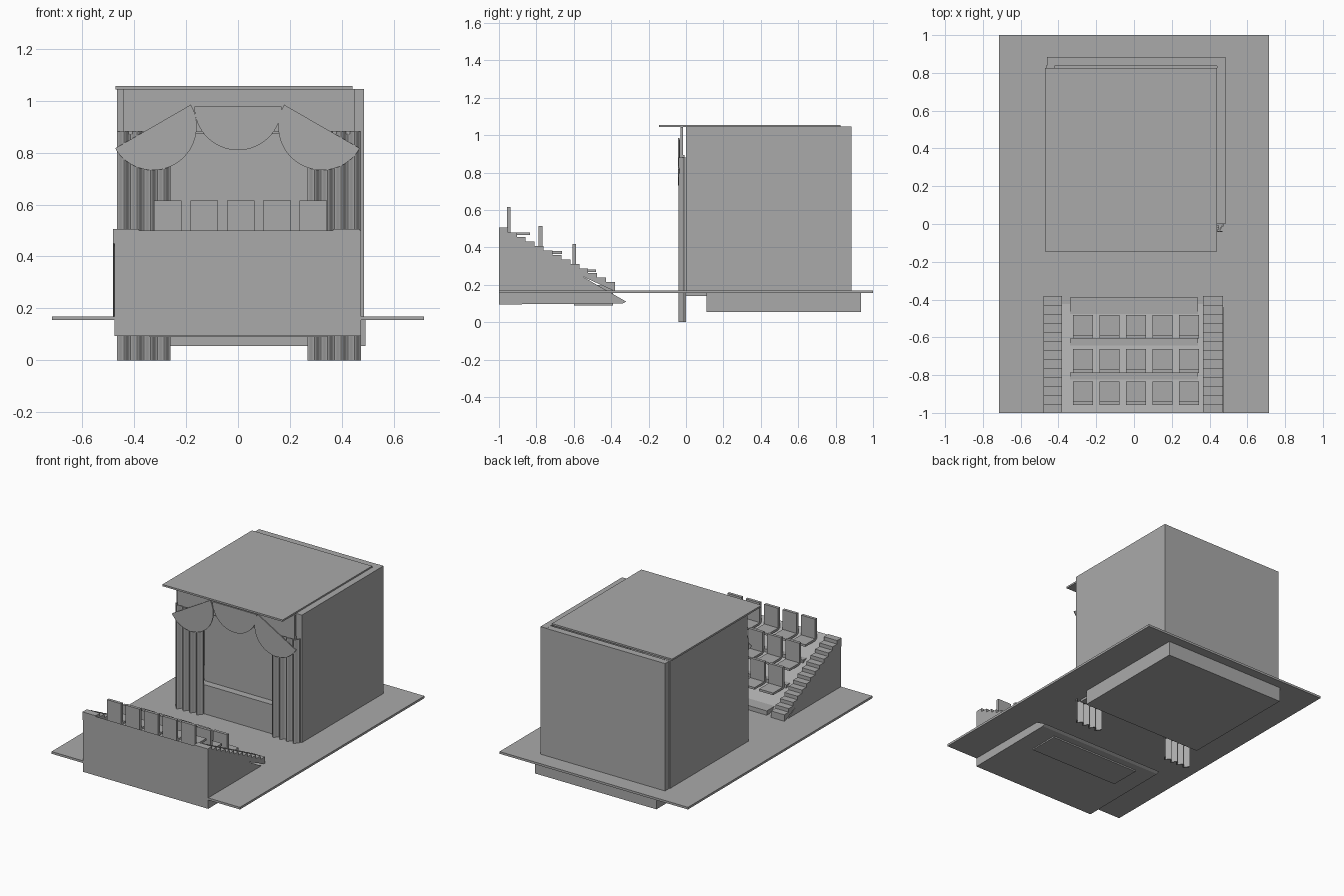
import bpy, bmesh, math

old = bpy.data.objects.get("Cube")
if old:
    bpy.data.objects.remove(old, do_unlink=True)

grey = bpy.data.materials.new("plain grey")
grey.use_nodes = True
COLOUR = (0.4, 0.4, 0.4, 1)
grey.diffuse_color = COLOUR
grey.node_tree.nodes["Principled BSDF"].inputs["Base Color"].default_value = COLOUR


def prism(name, points, axis, lo, hi):
    """Extrude an outline along an axis: x takes (y, z), y takes (x, z), z takes (x, y)."""
    def place(p, d):
        a, b = p
        return {"x": (d, a, b), "y": (a, d, b), "z": (a, b, d)}[axis]
    bm = bmesh.new()
    face = bm.faces.new([bm.verts.new(place(p, lo)) for p in points])
    new = bmesh.ops.extrude_face_region(bm, geom=[face])["geom"]
    shift = place((0, 0), hi - lo)
    bmesh.ops.translate(bm, vec=shift, verts=[g for g in new if isinstance(g, bmesh.types.BMVert)])
    bmesh.ops.recalc_face_normals(bm, faces=bm.faces)
    mesh = bpy.data.meshes.new(name)
    bm.to_mesh(mesh)
    bm.free()
    mesh.materials.append(grey)
    obj = bpy.data.objects.new(name, mesh)
    bpy.context.collection.objects.link(obj)
    return obj


def box(name, x, y, z):
    outline = [(x[0], y[0]), (x[1], y[0]), (x[1], y[1]), (x[0], y[1])]
    return prism(name, outline, "z", *z)


# Ground and the foundation under the stage house
box("ground_slab", (-0.715, 0.715), (-1, 1), (0.155, 0.17))
box("house_foundation", (-0.43, 0.49), (0.11, 0.935), (0.055, 0.156))

# Stage house walls and roof
box("left_wall", (0.44, 0.485), (0, 0.885), (0.165, 1.045))
box("right_wall", (-0.465, -0.42), (0, 0.84), (0.165, 1.045))
box("back_wall", (-0.46, 0.484), (0.837, 0.885), (0.165, 1.044))
box("roof", (-0.472, 0.44), (-0.145, 0.825), (1.043, 1.055))
box("front_header", (-0.44, 0.45), (-0.03, -0.015), (0.88, 1.044))
box("curtain_rail", (-0.44, 0.45), (-0.018, -0.008), (0.872, 0.895))

# Stage and screen
box("stage", (-0.425, 0.445), (0, 0.838), (0.14, 0.37))
box("screen", (-0.29, 0.29), (0.05, 0.06), (0.36, 1.0))

# Pleated curtains
PLEATS, STEPS = 4, 48
for name, x0 in (("right_curtain", -0.465), ("left_curtain", 0.268)):
    front = []
    for i in range(STEPS + 1):
        t = i / STEPS
        wave = math.cos(2 * math.pi * PLEATS * t)
        front.append((x0 + 0.206 * t, -0.026 + 0.014 * wave))
    back = [(x, y + 0.012) for x, y in reversed(front)]
    curtain = prism(name, front + back, "z", 0, 0.88)
    bpy.ops.object.select_all(action="DESELECT")
    curtain.select_set(True)
    bpy.context.view_layer.objects.active = curtain
    bpy.ops.object.shade_smooth_by_angle(angle=math.radians(40))

# Half-disc swags above the stage
RADIUS = 0.168
for name, cx, cz, tilt, y in (("right_swag", -0.327, 0.9, 30, -0.042),
                              ("centre_swag", 0, 0.977, 0, -0.037),
                              ("left_swag", 0.323, 0.9, -30, -0.042)):
    arc = []
    for i in range(33):
        a = math.radians(tilt) + math.pi * (1 + i / 32)
        arc.append((cx + RADIUS * math.cos(a), cz + RADIUS * math.sin(a)))
    prism(name, arc, "y", y, y + 0.006)

# Sloping grandstand
prism("grandstand_wedge", [(-1, 0.095), (-1, 0.5), (-0.32, 0.11), (-0.34, 0.1)],
      "x", -0.476, 0.474)
for i, (front, bottom, top) in enumerate(((-0.39, 0.09, 0.2),
                                          (-0.605, 0.2, 0.296),
                                          (-0.785, 0.3, 0.398))):
    box(f"seating_tier_{i + 1}", (-0.34, 0.34), (front - 0.21, front), (bottom, top))

# Flights of steps on both sides
COUNT, TREAD, RISE = 13, 0.0477, 0.0242
for side, x in (("right", (-0.48, -0.38)), ("left", (0.365, 0.47))):
    outline = [(-1, 0.45)]
    for i in range(COUNT):
        top = 0.505 - RISE * i
        outline += [(-1 + TREAD * i, top), (-1 + TREAD * (i + 1), top)]
    outline.append((-1 + TREAD * COUNT, 0.165))
    prism(f"{side}_steps", outline, "x", *x)

# Three rows of five chairs, each one an L-shaped profile
CHAIR = [(-0.02, -0.015), (0.105, -0.015), (0.105, 0), (0, 0),
         (0, 0.135), (-0.02, 0.135)]
for row, (y, z) in enumerate(((-0.587, 0.283), (-0.768, 0.38), (-0.938, 0.48))):
    for seat in range(5):
        x = -0.27 + 0.14 * seat
        prism(f"chair_{row + 1}_{seat + 1}", [(y + a, z + b) for a, b in CHAIR],
              "x", x - 0.053, x + 0.053)
